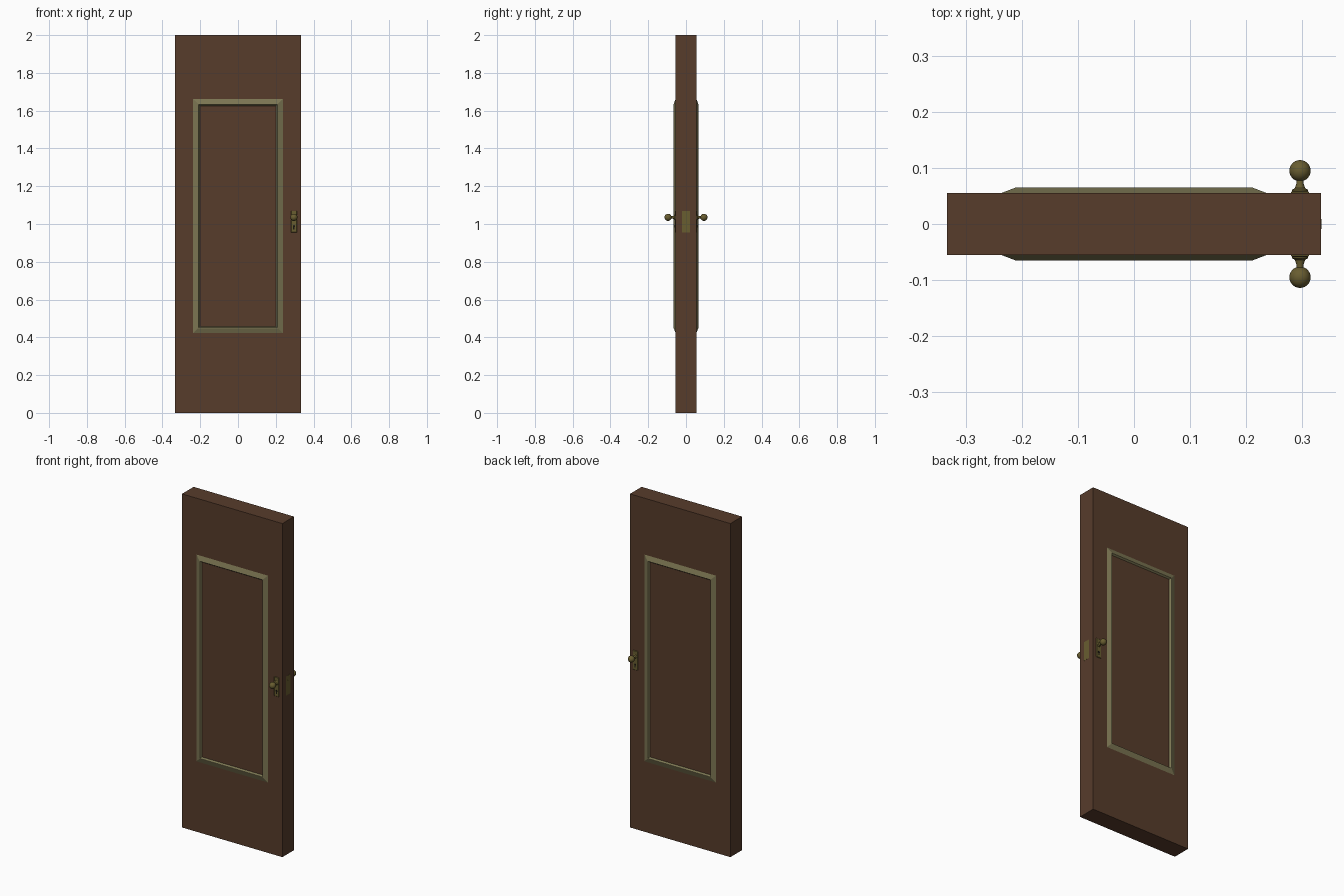
import bpy, bmesh, math
from mathutils import Matrix

if "Cube" in bpy.data.objects:
    bpy.data.objects.remove(bpy.data.objects["Cube"])


def material(name, rgb):
    m = bpy.data.materials.new(name)
    m.diffuse_color = (*rgb, 1)
    m.use_nodes = True
    m.node_tree.nodes["Principled BSDF"].inputs["Base Color"].default_value = m.diffuse_color
    return m


WOOD = material("wood", (0.095, 0.045, 0.024))
TRIM = material("trim", (0.20, 0.18, 0.085))
BRASS = material("brass", (0.14, 0.11, 0.03))
DARK = material("dark", (0.01, 0.008, 0.005))


def finish(name, bm, mat, smooth=False):
    bmesh.ops.recalc_face_normals(bm, faces=bm.faces)
    mesh = bpy.data.meshes.new(name)
    bm.to_mesh(mesh)
    bm.free()
    mesh.materials.append(mat)
    ob = bpy.data.objects.new(name, mesh)
    bpy.context.collection.objects.link(ob)
    if smooth:
        bpy.ops.object.select_all(action='DESELECT')
        ob.select_set(True)
        bpy.context.view_layer.objects.active = ob
        bpy.ops.object.shade_smooth_by_angle(angle=math.radians(35))
    return ob


def box(name, lo, hi, mat):
    bm = bmesh.new()
    size = [b - a for a, b in zip(lo, hi)]
    mid = [(a + b) / 2 for a, b in zip(lo, hi)]
    bmesh.ops.create_cube(bm, size=1, matrix=Matrix.Translation(mid) @ Matrix.Diagonal((*size, 1)))
    return finish(name, bm, mat)


def loft(bm, rings, closed=False):
    """Bridge rings of points; cap the ends unless the section is closed."""
    vs = [[bm.verts.new(p) for p in r] for r in rings]
    n = len(vs[0])
    pairs = list(zip(vs, vs[1:])) + ([(vs[-1], vs[0])] if closed else [])
    for a, b in pairs:
        for i in range(n):
            j = (i + 1) % n
            bm.faces.new((a[i], a[j], b[j], b[i]))
    if not closed:
        bm.faces.new(vs[0])
        bm.faces.new(vs[-1])


def rect(x0, x1, z0, z1, inset, y):
    return [(x0 + inset, y, z0 + inset), (x1 - inset, y, z0 + inset),
            (x1 - inset, y, z1 - inset), (x0 + inset, y, z1 - inset)]


def lathe(name, profile, x, z, side, mat, n=24):
    """Turn (radius, y) points about an axis along y."""
    bm = bmesh.new()
    loft(bm, [[(x + r * math.cos(2 * math.pi * i / n), side * y,
                z + r * math.sin(2 * math.pi * i / n)) for i in range(n)]
              for r, y in profile])
    return finish(name, bm, mat, True)


W, T = 0.333, 0.055          # half width, half thickness
KX, KZ = 0.296, 1.035        # knob position

# door slab
box("door_slab", (-W, -T, 0), (W, T, 2), WOOD)

for side, tag in ((-1, "front"), (1, "back")):
    # mitred panel moulding
    bm = bmesh.new()
    section = [(0, T - 0.002), (0, T), (0.026, T + 0.010), (0.029, T + 0.010),
               (0.036, T), (0.036, T - 0.002)]
    loft(bm, [rect(-0.237, 0.237, 0.422, 1.662, d, side * y) for d, y in section], True)
    finish(tag + "_moulding", bm, TRIM)

    # bevelled lock plate
    bm = bmesh.new()
    loft(bm, [rect(0.280, 0.312, 0.955, 1.07, d, side * y)
              for d, y in ((0, T - 0.002), (0, T + 0.002), (0.002, T + 0.004))])
    finish(tag + "_lock_plate", bm, BRASS)

    # rosette, flared stem and round knob
    lathe(tag + "_knob_stem", [(0.014, T), (0.014, T + 0.006), (0.009, T + 0.009),
                               (0.0065, T + 0.017), (0.006, T + 0.025)], KX, KZ, side, BRASS)
    r = 0.019
    lathe(tag + "_knob", [(max(r * math.sin(a), 0.0005), 0.095 - r * math.cos(a))
                          for a in (math.pi * k / 14 for k in range(15))], KX, KZ, side, BRASS)

    # keyhole: round top with a slot below
    lathe(tag + "_keyhole", [(0.006, T), (0.006, T + 0.0046)], KX, 0.988, side, DARK, 16)
    ys = sorted((side * T, side * (T + 0.0044)))
    box(tag + "_keyhole_slot", (KX - 0.0035, ys[0], 0.970), (KX + 0.0035, ys[1], 0.988), DARK)

# edge plate with latch ring and bolt slot
box("edge_plate", (W - 0.002, -0.022, 0.955), (W + 0.0008, 0.022, 1.07), BRASS)
bm = bmesh.new()
bmesh.ops.create_cone(bm, cap_ends=True, segments=20, radius1=0.009, radius2=0.009, depth=0.003,
                      matrix=Matrix.Translation((W, 0, KZ)) @ Matrix.Rotation(math.pi / 2, 4, 'Y'))
finish("latch", bm, BRASS, True)
